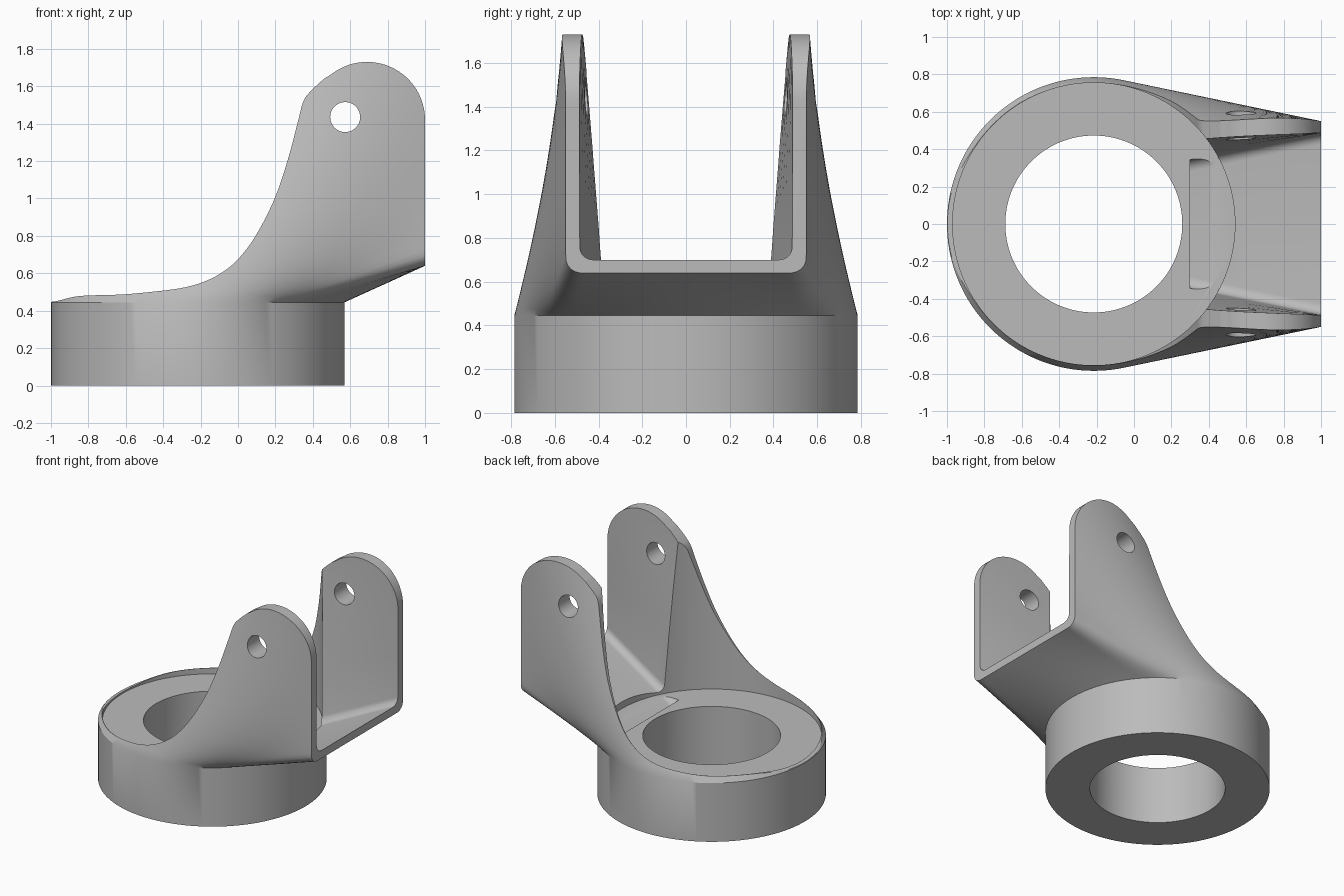
import bpy, bmesh
from math import sin, cos, radians, pi, sqrt
from mathutils import Vector

if "Cube" in bpy.data.objects:
    bpy.data.objects.remove(bpy.data.objects["Cube"])

AXIS_X, RING_R, BORE_R, POCKET_R = -0.215, 0.785, 0.473, 0.755
RING_TOP, SEGS = 0.445, 144

metal = bpy.data.materials.new("plain grey metal")
metal.use_nodes = True
GREY = (0.5, 0.5, 0.5, 1)
metal.diffuse_color = GREY
metal.node_tree.nodes["Principled BSDF"].inputs["Base Color"].default_value = GREY


def loft(name, sections, steps):
    """Ruled closed solid through matching closed sections."""
    bm = bmesh.new()
    rings = [sections[0]]
    for a, b, n in zip(sections, sections[1:], steps):
        for k in range(1, n + 1):
            rings.append([Vector(p).lerp(Vector(q), k / n) for p, q in zip(a, b)])
    rows = [[bm.verts.new(p) for p in ring] for ring in rings]
    for a, b in zip(rows, rows[1:]):
        for i in range(len(a)):
            j = (i + 1) % len(a)
            bm.faces.new((a[i], a[j], b[j], b[i]))
    bm.faces.new(rows[0])
    bm.faces.new(rows[-1])
    bmesh.ops.triangulate(bm, faces=[f for f in bm.faces if len(f.verts) == 4])
    bmesh.ops.recalc_face_normals(bm, faces=bm.faces)
    mesh = bpy.data.meshes.new(name)
    bm.to_mesh(mesh)
    bm.free()
    obj = bpy.data.objects.new(name, mesh)
    bpy.context.collection.objects.link(obj)
    mesh.materials.append(metal)
    return obj


def circle(r, z, n=SEGS):
    return [(AXIS_X + r * cos(2 * pi * i / n), r * sin(2 * pi * i / n), z) for i in range(n)]


def yoke_point(deg):
    """Point on the yoke's open end that matches an angle on the ring."""
    side = 1 if deg <= 180 else -1
    a = deg if deg <= 180 else 360 - deg
    if a <= 42:
        y, z = 0.48 * a / 42, 0.64
    elif a <= 54:
        t = radians((a - 42) * 7.5)
        y, z = 0.48 + 0.07 * sin(t), 0.71 - 0.07 * cos(t)
    elif a <= 150:
        y, z = 0.55, 0.71 + (a - 54) * 0.018
    else:
        y, z = 0.55 * (180 - a) / 30, 2.438
    return (1, side * y, z)


def channel_section(x):
    """Rounded U between the arms; the walls lean in toward the ring."""
    floor, r, lean = 0.70 - (1 - x) * 0.453, 0.06, (1 - x) / 0.58
    def wall(z):
        return 0.49 - lean * max(0.02, 0.1 - 0.08 * (z - 0.69))
    half = []
    for i in range(9):
        t = i * pi / 16
        z = floor + r - r * cos(t)
        half.append((x, wall(z) - r + r * sin(t), z))
    for k in range(1, 7):
        z = floor + r + (2.6 - floor - r) * k / 6
        half.append((x, wall(z), z))
    return half + [(x, -y, z) for _, y, z in reversed(half)]


def smooth_path(pts, n=6):
    """Catmull-Rom curve through side-profile points."""
    out = []
    p = [Vector(q) for q in [pts[0]] + pts + [pts[-1]]]
    for a, b, c, d in zip(p, p[1:], p[2:], p[3:]):
        for i in range(n):
            t = i / n
            out.append(0.5 * (2 * b + (c - a) * t + (2 * a - 5 * b + 4 * c - d) * t * t
                              + (3 * b - a - 3 * c + d) * t ** 3))
    return [(v.x, v.y) for v in out] + [pts[-1]]


# Ring flowing into the yoke
bracket = loft("yoke_bracket", [circle(RING_R, 0), circle(RING_R, RING_TOP),
               [yoke_point(360 * i / SEGS) for i in range(SEGS)]], [1, 16])

# Side profile: sweeping rim, then rounded arm tips
rim = smooth_path([(-1.2, 0.444), (-1, 0.447), (-0.85, 0.478), (-0.6, 0.488), (-0.35, 0.515),
                   (-0.2, 0.55), (-0.1, 0.595), (0, 0.675), (0.1, 0.81), (0.2, 1.01),
                   (0.27, 1.22), (0.32, 1.41), (0.35, 1.52), (0.39, 1.575), (0.46, 1.64)])
tip = [(0.69 + 0.31 * cos(radians(a)), 1.42 + 0.31 * sin(radians(a))) for a in range(128, -1, -4)]
outline = rim + tip + [(1.2, 1.42), (1.2, -0.2), (-1.2, -0.2)]
profile = loft("side_profile", [[(x, y, z) for x, z in outline] for y in (-1.2, 1.2)], [1])

# Pocket over the ring, bore, channel between the arms and pin hole
pocket = loft("ring_pocket", [circle(POCKET_R, 0.44), circle(POCKET_R, 3)], [1])
bore = loft("ring_bore", [circle(BORE_R, -0.1), circle(BORE_R, 1)], [1])
channel = loft("arm_channel", [channel_section(0.3), channel_section(1.1)], [8])
pin = loft("pin_hole", [[(0.573 + 0.08 * cos(i * pi / 24), y, 1.435 + 0.08 * sin(i * pi / 24))
                         for i in range(48)] for y in (-1.2, 1.2)], [1])

cutters = [(profile, 'INTERSECT')] + [(c, 'DIFFERENCE') for c in (pocket, bore, channel, pin)]
bpy.ops.object.select_all(action='DESELECT')
bpy.context.view_layer.objects.active = bracket
bracket.select_set(True)
for cutter, operation in cutters:
    cutter.hide_render = True
    mod = bracket.modifiers.new(cutter.name, 'BOOLEAN')
    mod.object, mod.operation, mod.solver = cutter, operation, 'EXACT'
    bpy.ops.object.modifier_apply(modifier=mod.name)
    bpy.data.objects.remove(cutter)

bpy.ops.object.shade_smooth_by_angle(angle=radians(30))
